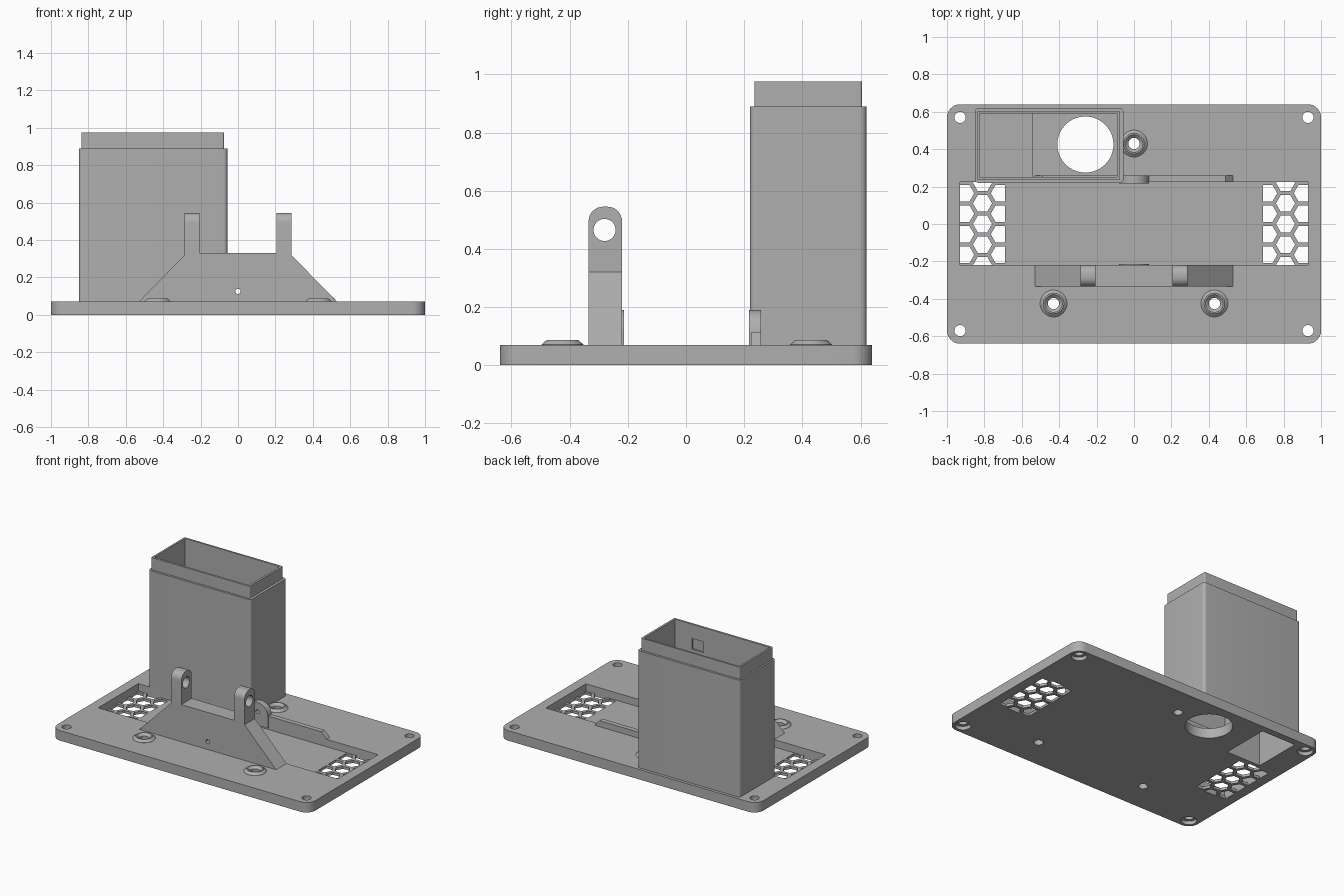
import bpy, bmesh, math
from mathutils import Vector

if "Cube" in bpy.data.objects:
    bpy.data.objects.remove(bpy.data.objects["Cube"], do_unlink=True)

grey = bpy.data.materials.new("matte grey")
GREY = (0.43, 0.43, 0.43, 1)
grey.diffuse_color = GREY
grey.use_nodes = True
grey.node_tree.nodes["Principled BSDF"].inputs["Base Color"].default_value = GREY


def finish(name, bm):
    bmesh.ops.recalc_face_normals(bm, faces=bm.faces)
    mesh = bpy.data.meshes.new(name)
    bm.to_mesh(mesh)
    bm.free()
    mesh.materials.append(grey)
    obj = bpy.data.objects.new(name, mesh)
    bpy.context.collection.objects.link(obj)
    return obj


def place(axis, u, v, w):
    # u, v span the profile; w runs along the axis
    return {"z": (u, v, w), "y": (u, w, v), "x": (w, u, v)}[axis]


def add_prism(bm, pts, lo, hi, axis="z"):
    rings = [[bm.verts.new(place(axis, u, v, w)) for u, v in pts] for w in (lo, hi)]
    bm.faces.new(rings[0])
    bm.faces.new(rings[1])
    n = len(pts)
    for i in range(n):
        j = (i + 1) % n
        bm.faces.new((rings[0][i], rings[0][j], rings[1][j], rings[1][i]))


def prism(name, pts, lo, hi, axis="z"):
    bm = bmesh.new()
    add_prism(bm, pts, lo, hi, axis)
    return finish(name, bm)


def lathe(name, profile, x, y, n=40):
    # closed solid from (radius, z) rings
    bm = bmesh.new()
    rings = [[bm.verts.new((x + px * r, y + py * r, z)) for px, py in circle(0, 0, 1, n)]
             for r, z in profile]
    for a, b in zip(rings, rings[1:]):
        for i in range(n):
            j = (i + 1) % n
            bm.faces.new((a[i], a[j], b[j], b[i]))
    bm.faces.new(rings[0])
    bm.faces.new(rings[-1])
    return finish(name, bm)


def circle(cx, cy, r, n=40):
    return [(cx + r * math.cos(math.tau * i / n), cy + r * math.sin(math.tau * i / n))
            for i in range(n)]


def rect(x0, x1, y0, y1):
    return [(x0, y0), (x1, y0), (x1, y1), (x0, y1)]


def rounded(x0, x1, y0, y1, r, steps=8):
    pts = []
    corners = [(x1 - r, y1 - r), (x0 + r, y1 - r), (x0 + r, y0 + r), (x1 - r, y0 + r)]
    for k, (cx, cy) in enumerate(corners):
        for i in range(steps + 1):
            a = math.pi / 2 * (k + i / steps)
            pts.append((cx + r * math.cos(a), cy + r * math.sin(a)))
    return pts


def cut(obj, *cutters):
    for c in cutters:
        m = obj.modifiers.new("cut", "BOOLEAN")
        m.operation, m.solver, m.object = "DIFFERENCE", "EXACT", c
    graph = bpy.context.evaluated_depsgraph_get()
    mesh = bpy.data.meshes.new_from_object(obj.evaluated_get(graph))
    obj.modifiers.clear()
    obj.data = mesh
    for c in cutters:
        bpy.data.objects.remove(c, do_unlink=True)
    return obj


TOP, FLOOR = 0.07, 0.018
IN_X0, IN_X1, IN_Y0, IN_Y1 = -0.825, -0.09, 0.25, 0.592
PART_X, SHELF_Z = -0.54, 0.5
PY0, PY1 = -0.22, 0.224


def grille_cutter(side):
    # hexagons trimmed to the vent window
    pitch, r = 0.11, 0.051
    x0, x1 = sorted((side * 0.69, side * 0.93))
    bm = bmesh.new()
    for col in (-1, 0, 1):
        cx = side * 0.81 + col * pitch * 0.866
        for row in range(-2, 3):
            cy = (row + 0.5 * abs(col)) * pitch
            bm.faces.new([bm.verts.new((x, y, -0.02)) for x, y in circle(cx, cy, r, 6)])
    for co, no in [((x0, 0, 0), (-1, 0, 0)), ((x1, 0, 0), (1, 0, 0)),
                   ((0, PY0, 0), (0, -1, 0)), ((0, PY1, 0), (0, 1, 0))]:
        bmesh.ops.bisect_plane(bm, geom=bm.verts[:] + bm.edges[:] + bm.faces[:],
                               plane_co=co, plane_no=no, clear_outer=True)
    ext = bmesh.ops.extrude_face_region(bm, geom=bm.faces[:], use_keep_orig=True)
    verts = [v for v in ext["geom"] if isinstance(v, bmesh.types.BMVert)]
    bmesh.ops.translate(bm, verts=verts, vec=Vector((0, 0, 0.06)))
    return finish("grille_cutter", bm)


# Base plate with pocket, vents, duct openings and screw holes
bosses = [(-0.43, -0.425), (0.43, -0.425), (0, 0.43)]
plate = prism("base_plate", rounded(-1, 1, -0.64, 0.64, 0.07), 0, TOP)
cut(plate, prism("pocket", rect(-0.93, 0.93, PY0, PY1), FLOOR, 0.2))
cut(plate, grille_cutter(-1), grille_cutter(1))
cut(plate,
    prism("outlet", circle(-0.26, 0.425, 0.15, 64), -0.1, 0.2),
    prism("intake", rect(IN_X0, PART_X - 0.02, IN_Y0, IN_Y1), -0.1, 0.2),
    *[lathe("corner_hole", [(0.05, -0.05), (0.05, 0.025), (0.03, 0.026), (0.03, 0.2)],
            sx * 0.93, sy * 0.57) for sx in (-1, 1) for sy in (-1, 1)],
    *[prism("boss_hole", circle(x, y, 0.03), -0.1, 0.2) for x, y in bosses])

# Raised screw bosses
for i, (x, y) in enumerate(bosses):
    boss = lathe(f"screw_boss_{i + 1}", [(0.072, TOP - 0.01), (0.072, TOP + 0.001),
                                         (0.055, 0.086)], x, y)
    cut(boss, lathe("hole", [(0.03, 0), (0.03, 0.07), (0.048, 0.0865), (0.048, 0.2)], x, y))

# Duct tower: body and stepped collar, open at the top
body = prism("tower_body", rounded(-0.85, -0.057, 0.22, 0.62, 0.02), TOP - 0.002, 0.89)
cut(body, prism("cavity", rect(IN_X0, IN_X1, IN_Y0, IN_Y1), -0.1, 1.2))
cut(body, prism("latch_recess", rect(-0.31, -0.22, 0.8, 0.875), 0.238, 0.3, "y"))
collar = prism("tower_collar", rounded(-0.838, -0.075, 0.235, 0.605, 0.008), 0.888, 0.975)
cut(collar, prism("cavity", rect(IN_X0, IN_X1, IN_Y0, IN_Y1), 0.5, 1.2))

# Inner partition and shelf over the intake
prism("intake_partition", [(IN_X0, SHELF_Z - 0.02), (PART_X - 0.02, SHELF_Z - 0.02),
                           (PART_X - 0.02, 0.01), (PART_X, 0.01),
                           (PART_X, SHELF_Z), (IN_X0, SHELF_Z)], IN_Y0, IN_Y1, "y")

# Front bracket web
half = [(0.53, TOP - 0.005), (0.53, TOP), (0.285, 0.32), (0.285, 0.33)]
web = prism("front_bracket_web", half + [(-x, z) for x, z in reversed(half)],
            -0.335, PY0, "y")
cut(web, prism("pin_hole", circle(0, 0.125, 0.014, 20), -0.5, 0, "y"))

# Bracket ears with pivot holes
for side, label in ((1, "left"), (-1, "right")):
    lo, hi = sorted((side * 0.205, side * 0.285))
    outline = rounded(-0.335, PY0, 0.2, 0.545, 0.05)[:18] + [(-0.335, 0.325), (PY0, 0.325)]
    cut(prism(f"{label}_bracket_ear", outline, lo, hi, "x"),
        prism("pivot_hole", circle(-0.28, 0.465, 0.038), lo - 0.1, hi + 0.1, "x"))

# Back rail with bevelled ends and a rounded bearing post
prism("back_rail", [(-0.53, 0.065), (0.53, 0.065), (0.53, TOP), (0.49, 0.112),
                    (-0.49, 0.112), (-0.53, TOP)], PY1, 0.258, "y")


def bearing(name, r, y0, y1):
    arch = [(r * math.cos(math.pi * i / 24), 0.11 + r * math.sin(math.pi * i / 24))
            for i in range(25)]
    obj = prism(name, arch + [(-r, 0.03), (r, 0.03)], y0, y1, "y")
    return cut(obj, prism("pin_hole", circle(0, 0.125, 0.014, 20), -0.5, 0.5, "y"))


bearing("back_bearing_post", 0.08, PY1, 0.258)
bearing("back_bearing_pad", 0.08, PY1 - 0.008, PY1 + 0.001)
bearing("front_bearing_pad", 0.08, PY0 - 0.001, PY0 + 0.006)

# Smooth the round walls, keep the edges crisp
for obj in bpy.context.scene.objects:
    if obj.type == "MESH":
        obj.select_set(True)
        bpy.context.view_layer.objects.active = obj
bpy.ops.object.shade_smooth_by_angle(angle=math.radians(30))
